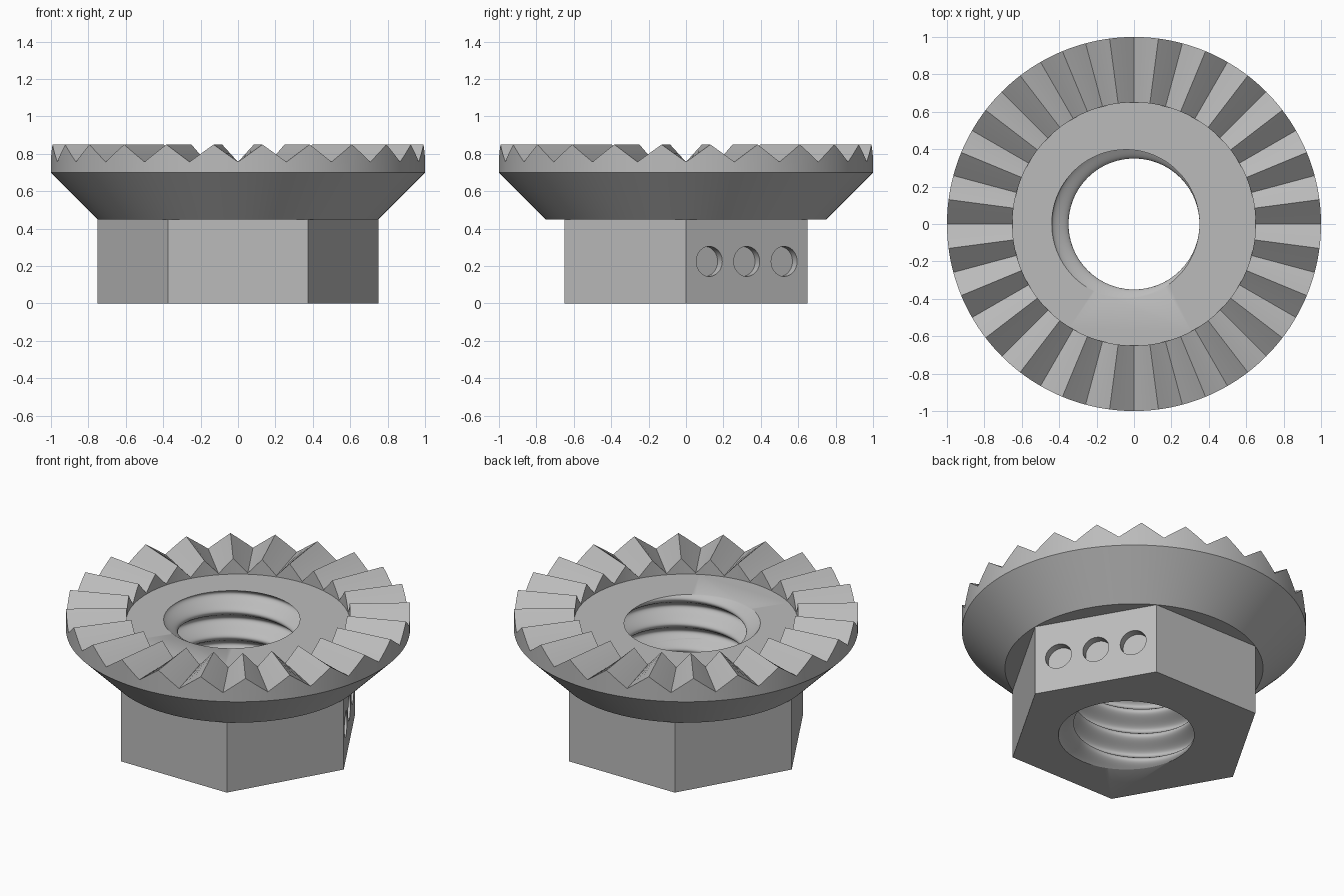
import bpy, bmesh, math
from math import sin, cos, pi, radians
from mathutils import Matrix, Vector

if "Cube" in bpy.data.objects:
    bpy.data.objects.remove(bpy.data.objects["Cube"])

steel = bpy.data.materials.new("grey steel")
steel.use_nodes = True
GREY = (0.5, 0.5, 0.5, 1)
steel.diffuse_color = GREY
steel.node_tree.nodes["Principled BSDF"].inputs["Base Color"].default_value = GREY

HEX_R, HEX_TOP = 0.75, 0.45
VALLEY, PEAK, TEETH, STEPS = 0.757, 0.85, 24, 8
PITCH, BORE_MID, BORE_AMP, PLATE = 0.1627, 0.395, 0.045, 0.75


def ring(n, radius, height):
    """Ring of points; radius and height are numbers or functions of the angle."""
    points = []
    for i in range(n):
        a = 2 * pi * i / n
        r = radius(a) if callable(radius) else radius
        z = height(a) if callable(height) else height
        points.append((r * cos(a), r * sin(a), z))
    return points


def loft(name, rings):
    """Closed solid through a stack of equal rings, capped at both ends."""
    bm = bmesh.new()
    loops = [[bm.verts.new(p) for p in r] for r in rings]
    n = len(loops[0])
    for low, high in zip(loops, loops[1:]):
        for i in range(n):
            j = (i + 1) % n
            bm.faces.new((low[i], low[j], high[j], high[i]))
    bm.faces.new(loops[0][::-1])
    bm.faces.new(loops[-1])
    bmesh.ops.recalc_face_normals(bm, faces=bm.faces)
    mesh = bpy.data.meshes.new(name)
    bm.to_mesh(mesh)
    bm.free()
    mesh.materials.append(steel)
    obj = bpy.data.objects.new(name, mesh)
    bpy.context.collection.objects.link(obj)
    return obj


def select_only(obj):
    bpy.ops.object.select_all(action='DESELECT')
    obj.select_set(True)
    bpy.context.view_layer.objects.active = obj


def cut(obj, cutter):
    cutter.hide_render = True
    mod = obj.modifiers.new("cut", 'BOOLEAN')
    mod.operation = 'DIFFERENCE'
    mod.solver = 'EXACT'
    mod.object = cutter
    select_only(obj)
    bpy.ops.object.modifier_apply(modifier=mod.name)


# Hexagonal body
hex_body = loft("hex_body", [ring(6, HEX_R, 0), ring(6, HEX_R, HEX_TOP)])


# Conical flange with a crown of radial V teeth
def tooth(a):
    t = (a * TEETH / (2 * pi)) % 1
    t = 0 if t > 1 - 1e-6 else t
    return VALLEY + (PEAK - VALLEY) * (1 - abs(2 * t - 1))


N = TEETH * STEPS
flange = loft("toothed_flange", [
    ring(N, HEX_R, HEX_TOP), ring(N, 1, 0.7), ring(N, 1, tooth),
    ring(N, 0.65, tooth), ring(N, 0.65, PLATE)])


# Threaded bore, cut by a right-handed helical rod
def thread_radius(z):
    return lambda a: BORE_MID + BORE_AMP * cos(2 * pi * (z - PLATE) / PITCH - a + pi)


rows = 140
heights = [-0.0513 + 0.9 * i / rows for i in range(rows + 1)]
rod = loft("thread_cutter", [ring(96, thread_radius(z), z) for z in heights])
for part in (hex_body, flange):
    cut(part, rod)
bpy.data.objects.remove(rod)

# Row of three shallow round dimples on one hexagon side
normal = Vector((cos(radians(30)), sin(radians(30)), 0))
along = Vector((-normal.y, normal.x, 0))
for k in (-1, 0, 1):
    pin = loft("dimple_cutter", [ring(48, 0.08, -0.05), ring(48, 0.08, 0.05)])
    centre = normal * HEX_R * cos(pi / 6) + along * 0.231 * k + Vector((0, 0, HEX_TOP / 2))
    pin.data.transform(Matrix.Translation(centre) @ normal.to_track_quat('Z', 'Y').to_matrix().to_4x4())
    cut(hex_body, pin)
    bpy.data.objects.remove(pin)

# Smooth round surfaces, keep hard edges
for part in (hex_body, flange):
    select_only(part)
    bpy.ops.object.shade_smooth_by_angle(angle=radians(33))
